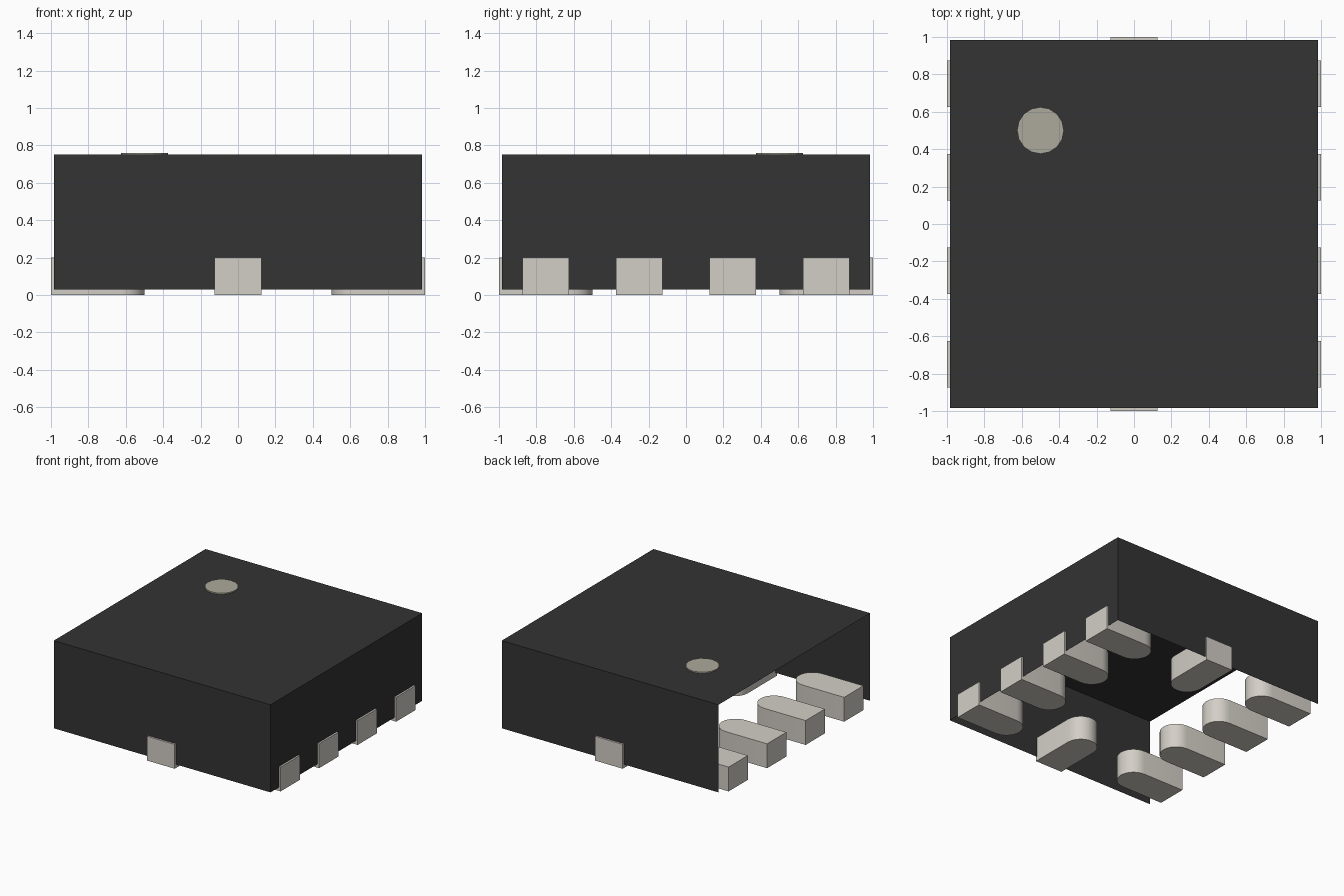
import bpy
import bmesh
from math import pi, cos, sin, radians
from mathutils import Matrix, Vector

cube = bpy.data.objects.get("Cube")
if cube:
    bpy.data.objects.remove(cube, do_unlink=True)


def material(name, rgb):
    mat = bpy.data.materials.new(name)
    mat.use_nodes = True
    colour = (*rgb, 1)
    mat.diffuse_color = colour
    mat.node_tree.nodes["Principled BSDF"].inputs["Base Color"].default_value = colour
    return mat


black = material("black body", (0.033, 0.033, 0.033))
metal = material("pale metal", (0.65, 0.62, 0.565))
tan = material("marker tan", (0.413, 0.397, 0.328))


def add_object(name, bm, mat):
    mesh = bpy.data.meshes.new(name)
    bm.to_mesh(mesh)
    bm.free()
    mesh.materials.append(mat)
    obj = bpy.data.objects.new(name, mesh)
    bpy.context.collection.objects.link(obj)
    return obj


HALF, BASE, TOP = 0.985, 0.03, 0.75
PAD_HALF, PAD_LEN, PAD_TOP = 0.125, 0.5, 0.2

# Body: a thin shell, open underneath and on the -x side
bm = bmesh.new()
bmesh.ops.create_cube(bm, size=1, matrix=Matrix.Translation((0, 0, (BASE + TOP) / 2))
                      @ Matrix.Diagonal((2 * HALF, 2 * HALF, TOP - BASE, 1)))
bm.normal_update()
open_sides = [f for f in bm.faces if f.normal.z < -0.5 or f.normal.x < -0.5]
bmesh.ops.delete(bm, geom=open_sides, context='FACES')
add_object("body", bm, black)

# Pin marker: a thin disc on the top
bm = bmesh.new()
bmesh.ops.create_cone(bm, cap_ends=True, segments=16, radius1=PAD_HALF, radius2=PAD_HALF,
                      depth=0.01, matrix=Matrix.Translation((-0.5, 0.5, TOP + 0.005)))
add_object("pin_marker", bm, tan)


# Contact pads: square outer end at the edge, round inner end
def add_pad(name, angle, offset):
    bm = bmesh.new()
    outline = [(1, -PAD_HALF), (1, PAD_HALF)]
    centre = 1 - PAD_LEN + PAD_HALF
    steps = 12
    for i in range(steps + 1):
        a = pi / 2 + pi * i / steps
        outline.append((centre + PAD_HALF * cos(a), PAD_HALF * sin(a)))
    base = bm.faces.new([bm.verts.new((x, y + offset, 0)) for x, y in outline])
    extruded = bmesh.ops.extrude_face_region(bm, geom=[base], use_keep_orig=True)
    top = [v for v in extruded["geom"] if isinstance(v, bmesh.types.BMVert)]
    bmesh.ops.translate(bm, verts=top, vec=Vector((0, 0, PAD_TOP)))
    bmesh.ops.rotate(bm, verts=bm.verts, cent=(0, 0, 0), matrix=Matrix.Rotation(angle, 3, 'Z'))
    bmesh.ops.recalc_face_normals(bm, faces=bm.faces)
    return add_object(name, bm, metal)


pads = [add_pad("front_pad", -pi / 2, 0), add_pad("back_pad", pi / 2, 0)]
for side, angle in (("left", 0), ("right", pi)):
    for i in range(4):
        pads.append(add_pad(f"{side}_pad_{i + 1}", angle, -0.75 + 0.5 * i))

# Smooth the round ends, keep the other edges sharp
bpy.ops.object.select_all(action='DESELECT')
for pad in pads:
    pad.select_set(True)
bpy.context.view_layer.objects.active = pads[0]
bpy.ops.object.shade_smooth_by_angle(angle=radians(30))
